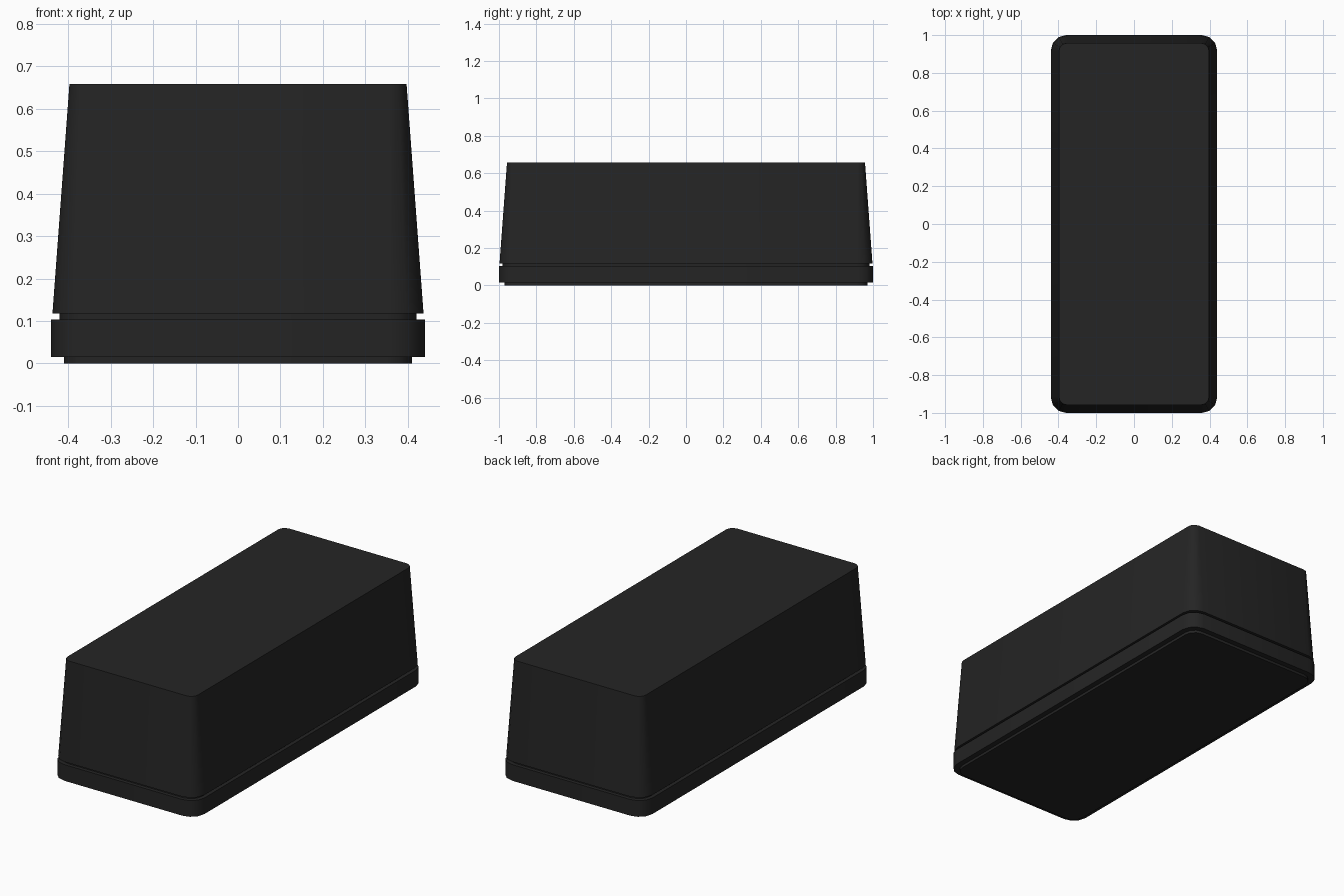
import bpy
import bmesh
from math import sin, cos, pi, radians

cube = bpy.data.objects.get("Cube")
if cube:
    bpy.data.objects.remove(cube, do_unlink=True)

black = bpy.data.materials.new("soft black plastic")
black.use_nodes = True
colour = (0.018, 0.018, 0.018, 1)
black.diffuse_color = colour
black.node_tree.nodes["Principled BSDF"].inputs["Base Color"].default_value = colour

CORNER_STEPS = 3


def outline(half_x, half_y, radius):
    """Points around a rectangle with rounded corners."""
    points = []
    for i, (sx, sy) in enumerate([(1, 1), (-1, 1), (-1, -1), (1, -1)]):
        for step in range(CORNER_STEPS + 1):
            a = (i + step / CORNER_STEPS) * pi / 2
            points.append((sx * (half_x - radius) + radius * cos(a),
                           sy * (half_y - radius) + radius * sin(a)))
    return points


def rounded_block(name, z0, z1, bottom, top=None):
    """Capped block lofted between two rounded rectangles."""
    bm = bmesh.new()
    rings = [[bm.verts.new((x, y, z)) for x, y in outline(*size)]
             for z, size in ((z0, bottom), (z1, top or bottom))]
    low, high = rings
    n = len(low)
    for i in range(n):
        j = (i + 1) % n
        bm.faces.new((low[i], low[j], high[j], high[i]))
    bm.faces.new(low[::-1])
    bm.faces.new(high)
    mesh = bpy.data.meshes.new(name)
    bm.to_mesh(mesh)
    bm.free()
    mesh.materials.append(black)
    obj = bpy.data.objects.new(name, mesh)
    bpy.context.collection.objects.link(obj)
    bpy.ops.object.select_all(action='DESELECT')
    obj.select_set(True)
    bpy.context.view_layer.objects.active = obj
    bpy.ops.object.shade_smooth_by_angle(angle=radians(40))
    return obj


# Foot, tray, recessed seam and tapered cover, from the ground up
rounded_block("foot", 0, 0.015, (0.41, 0.97, 0.06))
rounded_block("base_tray", 0.015, 0.104, (0.44, 1.0, 0.08))
rounded_block("recessed_seam", 0.104, 0.118, (0.42, 0.98, 0.07))
rounded_block("tapered_cover", 0.118, 0.658, (0.437, 0.997, 0.08), (0.397, 0.957, 0.04))
